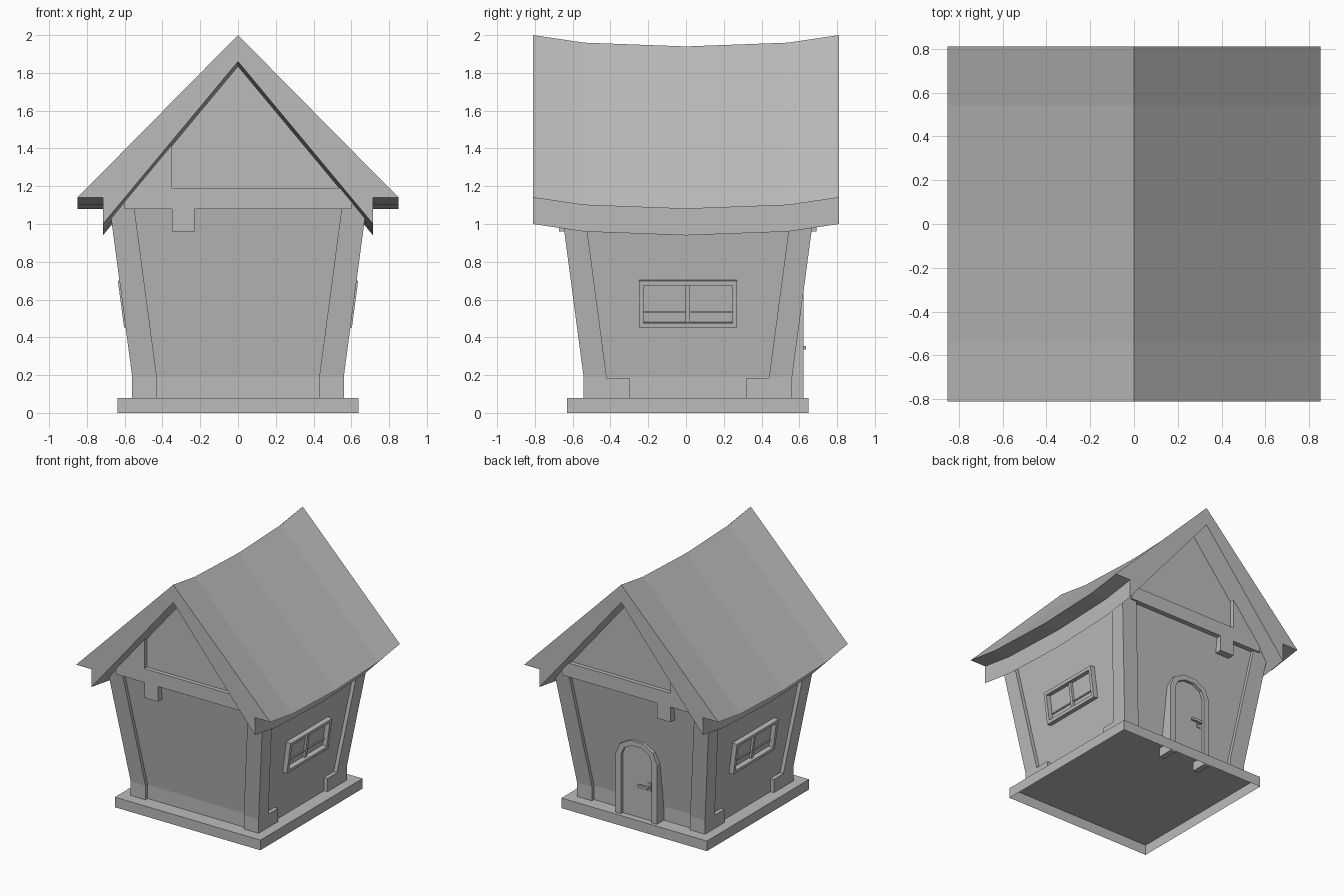
import bpy, bmesh, math
from mathutils import Matrix, Vector

cube = bpy.data.objects.get("Cube")
if cube:
    bpy.data.objects.remove(cube)

grey = bpy.data.materials.new("plain grey")
grey.use_nodes = True
colour = (0.5, 0.5, 0.5, 1)
grey.diffuse_color = colour
grey.node_tree.nodes["Principled BSDF"].inputs["Base Color"].default_value = colour

YC = 0.01      # the house sits slightly behind the roof centre
LEAN = 0.133   # outward lean of the walls
KNEE = 0.19    # height where the lean starts


def finish(name, bm):
    bmesh.ops.recalc_face_normals(bm, faces=bm.faces)
    mesh = bpy.data.meshes.new(name)
    bm.to_mesh(mesh)
    bm.free()
    mesh.materials.append(grey)
    obj = bpy.data.objects.new(name, mesh)
    bpy.context.collection.objects.link(obj)
    return obj


def loft(name, rings, caps=True):
    """Join equal closed rings of points with quads."""
    bm = bmesh.new()
    rows = [[bm.verts.new(p) for p in ring] for ring in rings]
    n = len(rows[0])
    for a, b in zip(rows, rows[1:]):
        for i in range(n):
            j = (i + 1) % n
            bm.faces.new((a[i], a[j], b[j], b[i]))
    if caps:
        bm.faces.new(rows[0])
        bm.faces.new(rows[-1])
    return finish(name, bm)


def prism(name, outline, y0, y1):
    return loft(name, [[(x, y, z) for x, z in outline] for y in (y0, y1)])


def rect(x0, x1, y0, y1, z):
    return [(x0, y0, z), (x1, y0, z), (x1, y1, z), (x0, y1, z)]


def box(name, x0, x1, y0, y1, z0, z1):
    return loft(name, [rect(x0, x1, y0, y1, z0), rect(x0, x1, y0, y1, z1)])


# Plinth: shallow tray turned upside down, open underneath
plinth = loft("plinth", [rect(-0.637, 0.637, -0.63, 0.648, z) for z in (0, 0.08)], False)
bm = bmesh.new()
bm.from_mesh(plinth.data)
bm.faces.new([v for v in sorted((v for v in bm.verts if v.co.z > 0.05),
                                key=lambda v: math.atan2(v.co.y, v.co.x))])
bmesh.ops.recalc_face_normals(bm, faces=bm.faces)
bm.to_mesh(plinth.data)
bm.free()

# Walls: leaning up to the beams, then upright gables
walls = []
for z in (0.08, KNEE, 1.13):
    out = LEAN * max(0, z - KNEE)
    walls.append(rect(-0.53 - out, 0.53 + out, YC - 0.525 - out, YC + 0.525 + out, z))
loft("walls", walls)
gable = 0.525 + LEAN * (1.13 - KNEE)
prism("gable_wall", [(-0.655, 1.13), (0.655, 1.13), (0, 1.85)], YC - gable, YC + gable)

# Corner posts with feet running along the side walls
for sx, side in ((1, "left"), (-1, "right")):
    for sy, end in ((1, "back"), (-1, "front")):
        rings = []
        for z in (0.08, KNEE, 1.18):
            out = LEAN * max(0, z - KNEE)
            rings.append(rect(sx * (0.43 + out), sx * (0.56 + out),
                              YC + sy * (0.43 + out), YC + sy * (0.552 + out), z))
        loft(f"{end}_{side}_post", rings)
        box(f"{end}_{side}_foot", sx * 0.45, sx * 0.56,
            YC + sy * 0.31, YC + sy * 0.54, 0.08, KNEE - 0.005)

# Gable beams with a short hanging stub and a filled corner
beam = [(-0.35, 1.19), (0.6, 1.19), (0.6, 1.08), (-0.23, 1.08), (-0.23, 0.96),
        (-0.35, 0.96), (-0.35, 1.08), (-0.6, 1.08), (-0.6, 1.15), (-0.35, 1.44)]
for sy, end in ((1, "back"), (-1, "front")):
    prism(end + "_beam", beam, YC + sy * 0.55, YC + sy * 0.682)

# Sagging roof with stepped eaves
profile = [(0, 2), (0.85, 1.14), (0.715, 1.14), (0.715, 1.0),
           (0, 1.86), (-0.715, 1.0), (-0.715, 1.14), (-0.85, 1.14)]
stations = ((-0.81, 0), (-0.54, 0.04), (0, 0.06), (0.54, 0.04), (0.81, 0))
loft("roof", [[(x, y, z - sag) for x, z in profile] for y, sag in stations])

# Side windows, built flat and tilted to the wall
HW, HH, BAR = 0.26, 0.125, 0.025
parts = {
    "sill": (0.06, -HW, HW, -HH, BAR - HH),
    "lintel": (0.06, -HW, HW, HH - BAR, HH),
    "front_jamb": (0.06, -HW, BAR - HW, -HH, HH),
    "back_jamb": (0.06, HW - BAR, HW, -HH, HH),
    "mullion": (0.04, -0.012, 0.012, -HH, HH),
    "glazing_bar": (0.032, -HW, HW, -0.05, -0.04),
}
for sx, side in ((1, "left"), (-1, "right")):
    place = Matrix.Translation(Vector((sx * 0.56, YC, 0.583)))
    tilt = Matrix.Rotation(sx * math.atan(LEAN), 4, "Y")
    for part, (depth, y0, y1, z0, z1) in parts.items():
        obj = box(f"{side}_window_{part}", 0, sx * depth, y0, y1, z0, z1)
        obj.data.transform(place @ tilt)


# Arched back door
def arch(half, bottom, spring, rise):
    points = [(half, bottom)]
    for i in range(6):
        a = math.pi * i / 5
        points.append((half * math.cos(a), spring + rise * math.sin(a)))
    return points + [(-half, bottom)]


outer = arch(0.18, 0.01, 0.55, 0.14)
inner = arch(0.135, 0.01, 0.55, 0.1)
bm = bmesh.new()
rows = [[bm.verts.new((x, y, z)) for x, z in line]
        for line, y in ((outer, 0.5), (outer, 0.622), (inner, 0.622), (inner, 0.5))]
for k in range(4):
    a, b = rows[k], rows[(k + 1) % 4]
    for i in range(len(a) - 1):
        bm.faces.new((a[i], a[i + 1], b[i + 1], b[i]))
bm.faces.new([r[0] for r in rows])
bm.faces.new([r[-1] for r in rows])
finish("door_frame", bm)
prism("door", arch(0.136, 0.08, 0.55, 0.1), 0.5, 0.598)

# Lever handle
box("handle_plate", -0.115, -0.085, 0.59, 0.605, 0.31, 0.38)
box("handle_stem", -0.11, -0.09, 0.6, 0.63, 0.335, 0.355)
box("handle_lever", -0.11, -0.02, 0.618, 0.636, 0.335, 0.355)
